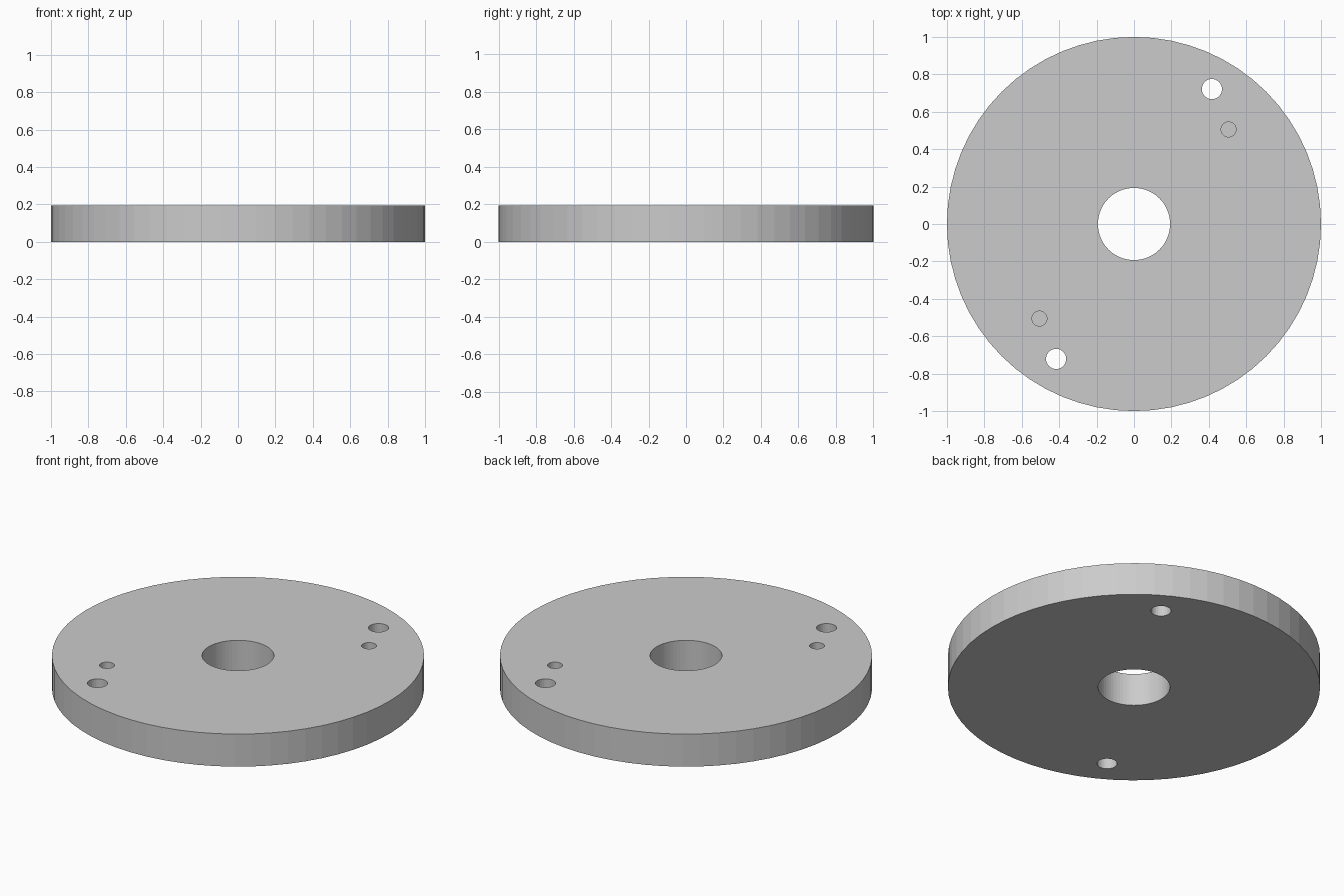
import bpy
from math import cos, sin, radians

if "Cube" in bpy.data.objects:
    bpy.data.objects.remove(bpy.data.objects["Cube"])

HEIGHT = 0.193


def cylinder(name, x, y, radius, z0, z1, sides):
    bpy.ops.mesh.primitive_cylinder_add(
        vertices=sides, radius=radius, depth=z1 - z0,
        location=(x, y, (z0 + z1) / 2))
    obj = bpy.context.object
    obj.name = name
    return obj


def drill(target, name, x, y, radius, bottom, sides):
    # Subtract a round hole from the top down to the given level
    cutter = cylinder(name, x, y, radius, bottom, HEIGHT + 0.1, sides)
    cutter.hide_render = True
    mod = target.modifiers.new(name, 'BOOLEAN')
    mod.operation = 'DIFFERENCE'
    mod.solver = 'EXACT'
    mod.object = cutter
    bpy.context.view_layer.objects.active = target
    bpy.ops.object.modifier_apply(modifier=mod.name)
    bpy.data.objects.remove(cutter, do_unlink=True)


# Flat round plate
disc = cylinder("disc_plate", 0, 0, 1.0, 0, HEIGHT, 64)

# Central bore
drill(disc, "centre_bore", 0, 0, 0.193, -0.1, 64)

# Opposed pairs: through bolt holes and blind pin holes
for turn in (0, 180):
    a, b = radians(60 + turn), radians(45 + turn)
    drill(disc, "bolt_hole", 0.833 * cos(a), 0.833 * sin(a), 0.054, -0.1, 32)
    drill(disc, "pin_hole", 0.715 * cos(b), 0.715 * sin(b), 0.04, HEIGHT - 0.1, 32)
